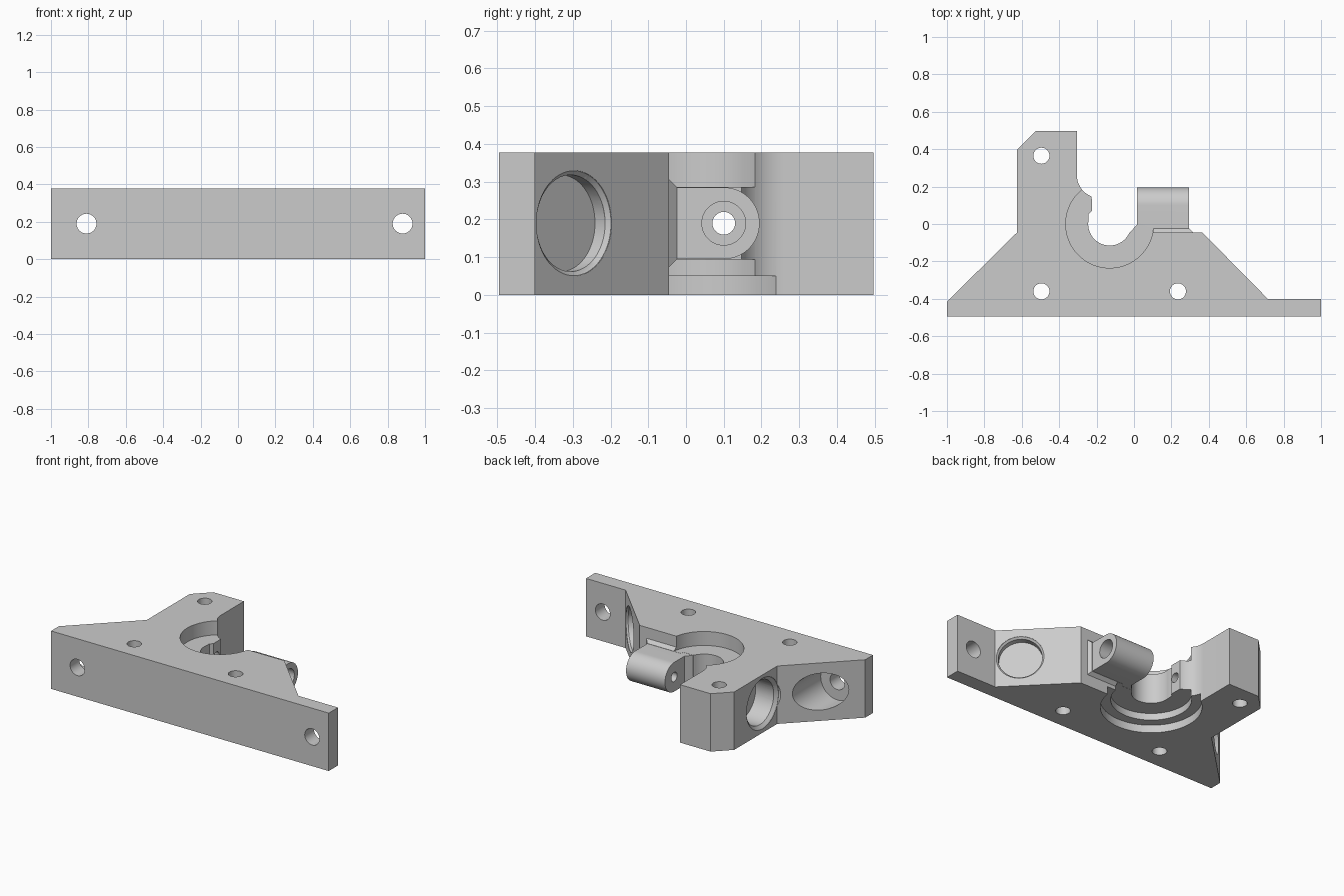
import bpy
import bmesh
from math import sin, cos, pi, radians
from mathutils import Vector, Matrix

cube = bpy.data.objects.get("Cube")
if cube:
    bpy.data.objects.remove(cube, do_unlink=True)

H = 0.377          # block height
MID = 0.19         # height of the horizontal holes
BORE = (-0.13, 0)  # centre of the main bore

grey = bpy.data.materials.new("plain_grey")
grey.use_nodes = True
grey.diffuse_color = (0.6, 0.6, 0.6, 1)
grey.node_tree.nodes["Principled BSDF"].inputs["Base Color"].default_value = (0.6, 0.6, 0.6, 1)


def finish(bm, name):
    bmesh.ops.recalc_face_normals(bm, faces=bm.faces[:])
    mesh = bpy.data.meshes.new(name)
    bm.to_mesh(mesh)
    bm.free()
    mesh.materials.append(grey)
    obj = bpy.data.objects.new(name, mesh)
    bpy.context.collection.objects.link(obj)
    return obj


def prism(name, points, lo, hi, axis="z"):
    """Extrude an outline along z (x, y points) or along x (y, z points)."""
    bm = bmesh.new()
    place = (lambda p, t: (p[0], p[1], t)) if axis == "z" else (lambda p, t: (t, p[0], p[1]))
    rings = [[bm.verts.new(place(p, t)) for p in points] for t in (lo, hi)]
    bm.faces.new(rings[0])
    bm.faces.new(rings[1])
    for i in range(len(points)):
        j = (i + 1) % len(points)
        bm.faces.new((rings[0][i], rings[0][j], rings[1][j], rings[1][i]))
    return finish(bm, name)


def rod(name, start, end, r1, r2=None, sides=64):
    """Cylinder or cone between two points."""
    a, b = Vector(start), Vector(end)
    turn = (b - a).to_track_quat("Z", "Y").to_matrix().to_4x4()
    bm = bmesh.new()
    bmesh.ops.create_cone(bm, cap_ends=True, segments=sides, radius1=r1,
                          radius2=r1 if r2 is None else r2, depth=(b - a).length,
                          matrix=Matrix.Translation((a + b) / 2) @ turn)
    return finish(bm, name)


def combine(target, tool, operation):
    """Apply a boolean and remove the tool."""
    mod = target.modifiers.new("combine", "BOOLEAN")
    mod.operation, mod.solver, mod.object = operation, "EXACT", tool
    bpy.context.view_layer.update()
    result = bpy.data.meshes.new_from_object(
        target.evaluated_get(bpy.context.evaluated_depsgraph_get()))
    target.modifiers.clear()
    target.data = result
    bpy.data.objects.remove(tool, do_unlink=True)


def cut(tool):
    combine(block, tool, "DIFFERENCE")


def arc(cx, cy, r, a0, a1, n):
    return [(cx + r * cos(radians(a0 + (a1 - a0) * i / n)),
             cy + r * sin(radians(a0 + (a1 - a0) * i / n))) for i in range(n + 1)]


# Main plate with the upright arm and the scooped inner corner
outline = [(-1, -0.495), (1, -0.495), (1, -0.4), (0.715, -0.4), (0.365, -0.045),
           (-0.1, -0.045), (-0.225, 0.05)]
outline += arc(-0.185, 0.26, 0.12, 250, 180, 14)
outline += [(-0.305, 0.497), (-0.525, 0.497), (-0.625, 0.397), (-0.625, -0.045), (-1, -0.415)]
block = prism("mount_block", outline, 0, H)

# Bevelled foot where the clamp ear meets the plate
bm = bmesh.new()
for y, grow in ((-0.1, 0.021), (-0.045, 0.021), (-0.024, 0.001)):
    for x in (0.05, 0.295 + grow):
        for z in (MID - 0.095 - grow, MID + 0.095 + grow):
            bm.verts.new((x, y, z))
bmesh.ops.convex_hull(bm, input=bm.verts[:])
combine(block, finish(bm, "ear_foot"), "UNION")

# Round-ended clamp ear
ear = [(-0.09, MID - 0.095)] + arc(0.1, MID, 0.095, -90, 90, 32) + [(-0.09, MID + 0.095)]
combine(block, prism("clamp_ear", ear, -0.02, 0.295, "x"), "UNION")

# Stepped main bore: top and bottom recesses, then the narrow neck and its slot
for r, lo, hi in ((0.235, 0.286, 0.5), (0.235, -0.1, 0.094), (0.295, -0.1, 0.05),
                  (0.115, -0.1, 0.5)):
    cut(rod("bore_cutter", (*BORE, lo), (*BORE, hi), r, sides=96))
slot = [(0.015, 0.3), (0.015, -0.005), (-0.045, -0.07), (-0.13, -0.05), (-0.243, 0),
        (-0.243, 0.052), (-0.225, 0.07), (-0.225, 0.3)]
cut(prism("slot_cutter", slot, 0.05, 0.32))

# Vertical screw holes
for x, y in ((-0.495, 0.365), (-0.495, -0.36), (0.235, -0.36)):
    cut(rod("screw_cutter", (x, y, -0.1), (x, y, 0.5), 0.043, sides=40))

# Flange holes, with a pocket behind the one under the left-hand slope
for x in (-0.81, 0.88):
    cut(rod("flange_cutter", (x, -0.6, MID), (x, -0.3, MID), 0.053, sides=40))
cut(rod("pocket_cutter", (-0.81, 0.1, MID), (-0.81, -0.4, MID), 0.12))

# Clamp bolt hole through ear and arm, with a countersunk head seat
cut(rod("bolt_cutter", (-0.8, 0.1, MID), (0.5, 0.1, MID), 0.03, sides=40))
cut(rod("seat_cutter", (0.5, 0.1, MID), (0.2, 0.1, MID), 0.058, sides=40))


def bevelled_bore(face, inward, r, rim, bevel, depth, reach):
    """Blind bore with a bevelled rim."""
    p, d = Vector(face), Vector(inward).normalized()
    cut(rod("rim_cutter", p - d * reach, p + d * 0.001, rim))
    cut(rod("bevel_cutter", p, p + d * bevel, rim, r))
    cut(rod("blind_cutter", p - d * 0.1, p + d * depth, r))


# Bores in the arm's outer face and in the sloped shoulder
bevelled_bore((-0.625, 0.105, MID), (1, 0, 0), 0.143, 0.165, 0.02, 0.15, 0.3)
bevelled_bore((0.613, -0.297, MID), (-0.355, -0.35, 0), 0.128, 0.14, 0.012, 0.05, 0.1)

bpy.ops.object.select_all(action="DESELECT")
block.select_set(True)
bpy.context.view_layer.objects.active = block
bpy.ops.object.shade_smooth_by_angle(angle=radians(25))
